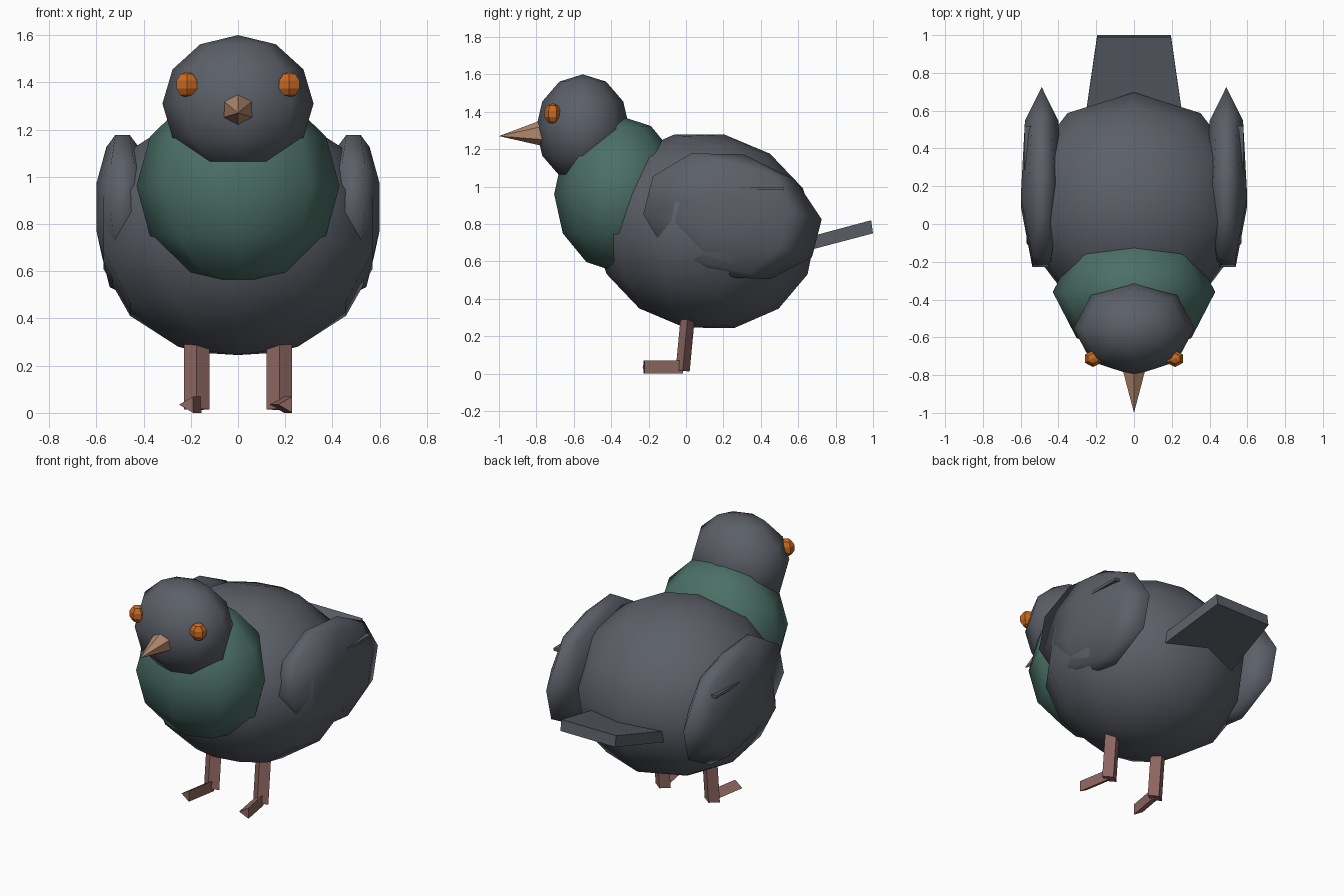
import bpy, bmesh
from math import sin, cos, pi
from mathutils import Matrix, Vector

if "Cube" in bpy.data.objects:
    bpy.data.objects.remove(bpy.data.objects["Cube"], do_unlink=True)


def material(name, rgb):
    m = bpy.data.materials.new(name)
    m.use_nodes = True
    m.diffuse_color = (*rgb, 1)
    m.node_tree.nodes["Principled BSDF"].inputs["Base Color"].default_value = (*rgb, 1)
    return m


GREY = material("slate grey", (0.105, 0.115, 0.138))
GREEN = material("neck green", (0.07, 0.16, 0.132))
ORANGE = material("eye orange", (0.58, 0.14, 0.015))
TAN = material("beak tan", (0.45, 0.25, 0.15))
PINK = material("leg pink", (0.27, 0.135, 0.12))


def finish(name, bm, mat, smooth=False):
    bmesh.ops.recalc_face_normals(bm, faces=bm.faces)
    mesh = bpy.data.meshes.new(name)
    bm.to_mesh(mesh)
    bm.free()
    mesh.materials.append(mat)
    for p in mesh.polygons:
        p.use_smooth = smooth
    ob = bpy.data.objects.new(name, mesh)
    bpy.context.collection.objects.link(ob)
    return ob


def ball(name, mat, centre, radii, segs, rings, tilt=0.0, smooth=True):
    """Low-poly ellipsoid with one vertex column facing the back."""
    bm = bmesh.new()
    place = (Matrix.Translation(centre) @ Matrix.Rotation(-tilt, 4, "X")
             @ Matrix.Diagonal((*radii, 1)))
    top = bm.verts.new(place @ Vector((0, 0, 1)))
    bottom = bm.verts.new(place @ Vector((0, 0, -1)))
    rows = []
    for r in range(1, rings):
        a = pi * r / rings
        rows.append([bm.verts.new(place @ Vector((
            sin(a) * sin(2 * pi * s / segs),
            sin(a) * cos(2 * pi * s / segs), cos(a)))) for s in range(segs)])
    for s in range(segs):
        t = (s + 1) % segs
        bm.faces.new((top, rows[0][s], rows[0][t]))
        bm.faces.new((bottom, rows[-1][t], rows[-1][s]))
        for up, low in zip(rows, rows[1:]):
            bm.faces.new((up[s], low[s], low[t], up[t]))
    return finish(name, bm, mat, smooth)


def rod(name, mat, sides, start, end, r1, r2, stretch=(1, 1), spin=0.0):
    """Prism or cone running from start to end."""
    start, end = Vector(start), Vector(end)
    axis = end - start
    bm = bmesh.new()
    bmesh.ops.create_cone(bm, cap_ends=True, segments=sides, radius1=r1,
                          radius2=r2, depth=axis.length)
    turn = axis.to_track_quat("Z", "Y").to_matrix().to_4x4()
    bm.transform(Matrix.Translation((start + end) / 2) @ turn
                 @ Matrix.Diagonal((*stretch, 1, 1)) @ Matrix.Rotation(spin, 4, "Z"))
    return finish(name, bm, mat)


# Torso, neck and head
ball("body", GREY, (0, 0.1, 0.762), (0.615, 0.6, 0.527), 10, 7, tilt=0.2)
ball("neck", GREEN, (0, -0.36, 0.96), (0.43, 0.345, 0.42), 8, 6)
ball("head", GREY, (0, -0.552, 1.31), (0.32, 0.25, 0.29), 8, 6)

# Beak
rod("beak", TAN, 6, (0, -0.71, 1.29), (0, -1.0, 1.27), 0.087, 0)

# Tail: tapered slab
bm = bmesh.new()
bmesh.ops.create_cube(bm, size=1)
for v in bm.verts:
    back = v.co.y > 0
    width = 0.195 if back else 0.275
    v.co = Vector((width if v.co.x > 0 else -width,
                   0.99 if back else 0.45,
                   (0.785 if back else 0.64) + v.co.z * 0.07))
    v.co.y += 0.01 if back and v.co.z < 0.785 else 0
finish("tail", bm, GREY)

for side, word in ((1, "left"), (-1, "right")):
    # Wings, each with a thin feather edge near the back
    ball(word + "_wing", GREY, (side * 0.489, 0.225, 0.845),
         (0.119, 0.515, 0.338), 7, 5, tilt=0.25)
    bm = bmesh.new()
    bmesh.ops.create_cube(bm, size=1)
    bm.transform(Matrix.Translation((side * 0.53, 0.39, 0.99))
                 @ Matrix.Diagonal((0.1, 0.26, 0.018, 1)))
    finish(word + "_wing_feather", bm, GREY)

    # Eyes
    ball(word + "_eye", ORANGE, (side * 0.217, -0.713, 1.39),
         (0.052, 0.046, 0.055), 6, 5, smooth=False)

    # Legs and splayed feet
    x = side * 0.175
    rod(word + "_leg", PINK, 4, (x, -0.018, 0.015), (x, 0.012, 0.33),
        0.054, 0.054, stretch=(1, 0.7))
    foot = rod(word + "_foot", PINK, 3, (x, -0.02, 0.035),
               (x + side * 0.035, -0.225, 0.035), 0.04, 0.04)
    # Lay one flat side of the foot upright
    along = Vector((side * 0.035, -0.205, 0)).normalized()
    pivot = Matrix.Translation((x, -0.02, 0.035))
    low = min(foot.data.vertices, key=lambda v: v.co.x * 1.0 + v.co.y * 0.17 * side)
    across = Vector((-along.y, along.x, 0))
    rel = low.co - Vector((x, -0.02, 0.035))
    rel -= along * rel.dot(along)
    turn = rel.normalized().rotation_difference(-across)
    foot.data.transform(pivot @ turn.to_matrix().to_4x4() @ pivot.inverted())
